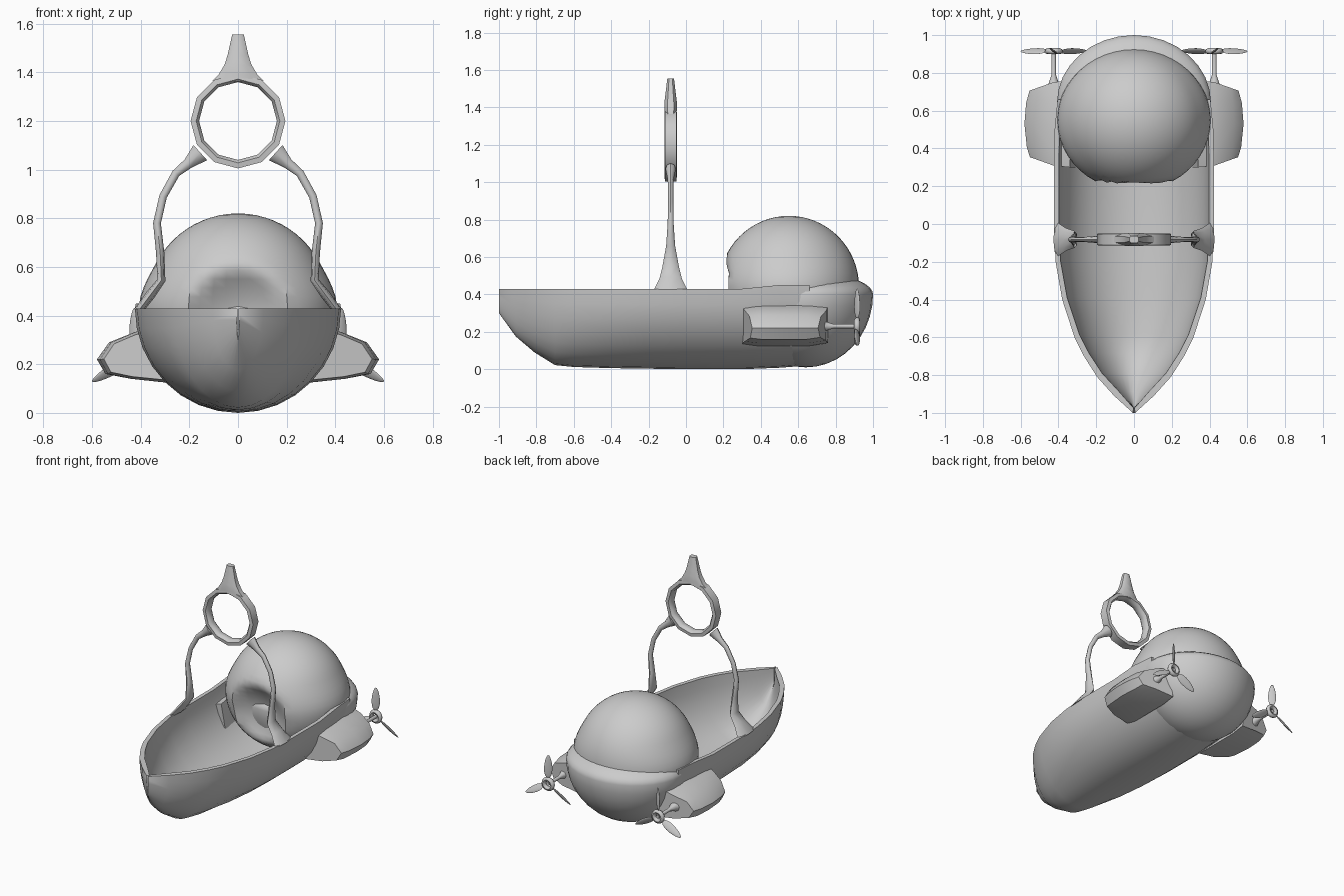
import bpy, bmesh
from math import sin, cos, pi, hypot, radians
from mathutils import Vector, Matrix

if "Cube" in bpy.data.objects:
    bpy.data.objects.remove(bpy.data.objects["Cube"])

grey = bpy.data.materials.new("plain_grey")
grey.use_nodes = True
grey.diffuse_color = (0.6, 0.6, 0.6, 1)
grey.node_tree.nodes["Principled BSDF"].inputs["Base Color"].default_value = (0.6, 0.6, 0.6, 1)
parts = []


def finish(name, bm, mirror=False):
    bmesh.ops.recalc_face_normals(bm, faces=bm.faces)
    mesh = bpy.data.meshes.new(name)
    bm.to_mesh(mesh)
    bm.free()
    mesh.materials.append(grey)
    ob = bpy.data.objects.new(name, mesh)
    bpy.context.collection.objects.link(ob)
    if mirror:
        ob.modifiers.new("Mirror", "MIRROR").use_mirror_merge = False
    parts.append(ob)
    return ob


def loft(name, rings, loop=False, mirror=False):
    """Skin a list of closed rings; cap the ends unless the rings form a loop."""
    bm = bmesh.new()
    rows = [[bm.verts.new(p) for p in ring] for ring in rings]
    n = len(rows[0])
    pairs = list(zip(rows, rows[1:])) + ([(rows[-1], rows[0])] if loop else [])
    for a, b in pairs:
        for i in range(n):
            j = (i + 1) % n
            bm.faces.new((a[i], a[j], b[j], b[i]))
    if not loop:
        bm.faces.new(rows[0])
        bm.faces.new(rows[-1])
    return finish(name, bm, mirror)


def ball(bm, matrix, u=32, v=20):
    return bmesh.ops.create_uvsphere(bm, u_segments=u, v_segments=v, radius=1, matrix=matrix)["verts"]


def scaled(x, y, z):
    return Matrix.Diagonal((x, y, z, 1))


# Open hull: half-ellipse sections with an inner skin (y, half width, keel, rim)
stations = [(-1, .006, .30, .43), (-.91, .105, .175, .43), (-.81, .195, .09, .43),
            (-.7, .265, .022, .43), (-.6, .315, .012, .43), (-.4, .38, .006, .43),
            (-.2, .415, .003, .43), (0, .424, 0, .43), (.3, .424, 0, .43),
            (.5, .42, .008, .45), (.66, .405, .02, .45)]
STEPS = 16


def hull_ring(y, w, keel, rim):
    def skin(inset, lift, yy):
        half = max(w - inset, .002)
        return [(half * cos(pi * i / STEPS), yy,
                 rim - (rim - keel - lift) * sin(pi * i / STEPS)) for i in range(STEPS + 1)]
    return skin(0, 0, y) + skin(.026, .03, y * .975 if y < 0 else y)[::-1]


loft("hull", [hull_ring(*s) for s in stations])

# Rounded stern: deep below, shallow above
bm = bmesh.new()
for v in ball(bm, scaled(.408, .36, 1)):
    v.co.z *= .39 if v.co.z < 0 else .12
    v.co += Vector((0, .64, .40))
finish("stern", bm)

# Dome with a flared base and a scooped front
bm = bmesh.new()
for v in ball(bm, Matrix.Translation((0, .55, .44)) @ scaled(.38, .375, .38), 48, 32):
    flare = min(max((.60 - v.co.z) / .14, 0), 1)
    v.co.x *= 1 + .07 * flare
    d = hypot(v.co.x, v.co.z - .39) / .21
    if v.co.y < .5 and d < 1:
        v.co.y += .13 * (1 - d * d)
finish("dome", bm)

# Side engine pods, swept along y
profile = [(.34, .36), (.43, .33), (.53, .29), (.58, .22), (.545, .16), (.44, .14), (.30, .125)]


def pod_ring(y, reach, skew, size):
    ring = []
    for x, z in profile:
        out = max(x - .40, 0)
        ring.append((x - out + out * reach, y - skew * out, .23 + (z - .23) * size))
    return ring


loft("engine_pod", [pod_ring(.30, .84, -.3, .9), pod_ring(.38, .93, -.15, 1),
                    pod_ring(.53, 1, 0, 1), pod_ring(.66, .95, .1, 1),
                    pod_ring(.76, .85, .3, .85)], mirror=True)


# Propeller shafts with a flared root
def circle_y(y, r, n=10):
    return [(.425 + r * cos(2 * pi * i / n), y, .23 + r * sin(2 * pi * i / n)) for i in range(n)]


loft("propeller_shaft", [circle_y(.70, .05), circle_y(.75, .025), circle_y(.79, .012),
                         circle_y(.92, .012)], mirror=True)

# Ring-shaped hubs
hub = []
for i in range(16):
    a = 2 * pi * i / 16
    hub.append([(.425 + (.032 + .016 * cos(b)) * cos(a), .915 + .016 * sin(b),
                 .23 + (.032 + .016 * cos(b)) * sin(a)) for b in [2 * pi * k / 8 for k in range(8)]])
loft("propeller_hub", hub, loop=True, mirror=True)

# Three pitched leaf blades on each hub
bm = bmesh.new()
for angle in (0, 120, 240):
    turn = Matrix.Translation((.425, .915, .23)) @ Matrix.Rotation(radians(angle), 4, "Y")
    pitch = Matrix.Rotation(radians(35), 4, "Z")
    for v in ball(bm, scaled(.026, .006, .08), 12, 10):
        v.co.x *= 1 - 3 * v.co.z
        v.co = turn @ pitch @ (v.co + Vector((0, 0, .122)))
finish("propeller_blades", bm, mirror=True)

# Arch legs: flattened feet rising into slim tubes (x, z, thickness, depth)
path = [(.405, .425, .022, .09), (.36, .485, .02, .06), (.315, .545, .017, .045),
        (.32, .66, .017, .024), (.333, .78, .016, .016), (.308, .89, .016, .014),
        (.255, .985, .017, .014), (.205, 1.025, .022, .018), (.155, 1.07, .042, .028)]
ARCH_Y = -.082
rings = []
for i, (x, z, thick, depth) in enumerate(path):
    a, b = path[max(i - 1, 0)], path[min(i + 1, len(path) - 1)]
    side = Vector((b[1] - a[1], a[0] - b[0])).normalized()
    if i == 0:
        side = Vector((1, 0))
    rings.append([(x + side.x * thick * cos(t), ARCH_Y + depth * sin(t), z + side.y * thick * cos(t))
                  for t in [2 * pi * k / 8 for k in range(8)]])
loft("arch_leg", rings, mirror=True)

# Twelve-sided ring on top of the arch
section = [(.16, -.018), (.172, -.033), (.195, -.03), (.195, .03), (.172, .033), (.16, .018)]
loft("top_ring", [[(r * sin(a), ARCH_Y + d, 1.2 + r * cos(a)) for r, d in section]
                  for a in [2 * pi * i / 12 for i in range(12)]], loop=True)

# Finial flaring down to the ring
rings = []
for z, w, d in [(1.365, .105, .03), (1.39, .08, .034), (1.43, .056, .033),
                (1.47, .043, .028), (1.555, .024, .018)]:
    rings.append([(w * sx, ARCH_Y + d * sy, z) for sx, sy in
                  [(1, -.5), (.6, -1), (-.6, -1), (-1, -.5), (-1, .5), (-.6, 1), (.6, 1), (1, .5)]])
loft("finial", rings)

# Smooth shading with crisp edges
bpy.ops.object.select_all(action="DESELECT")
for ob in parts:
    ob.select_set(True)
bpy.context.view_layer.objects.active = parts[0]
bpy.ops.object.shade_smooth_by_angle(angle=radians(45))
